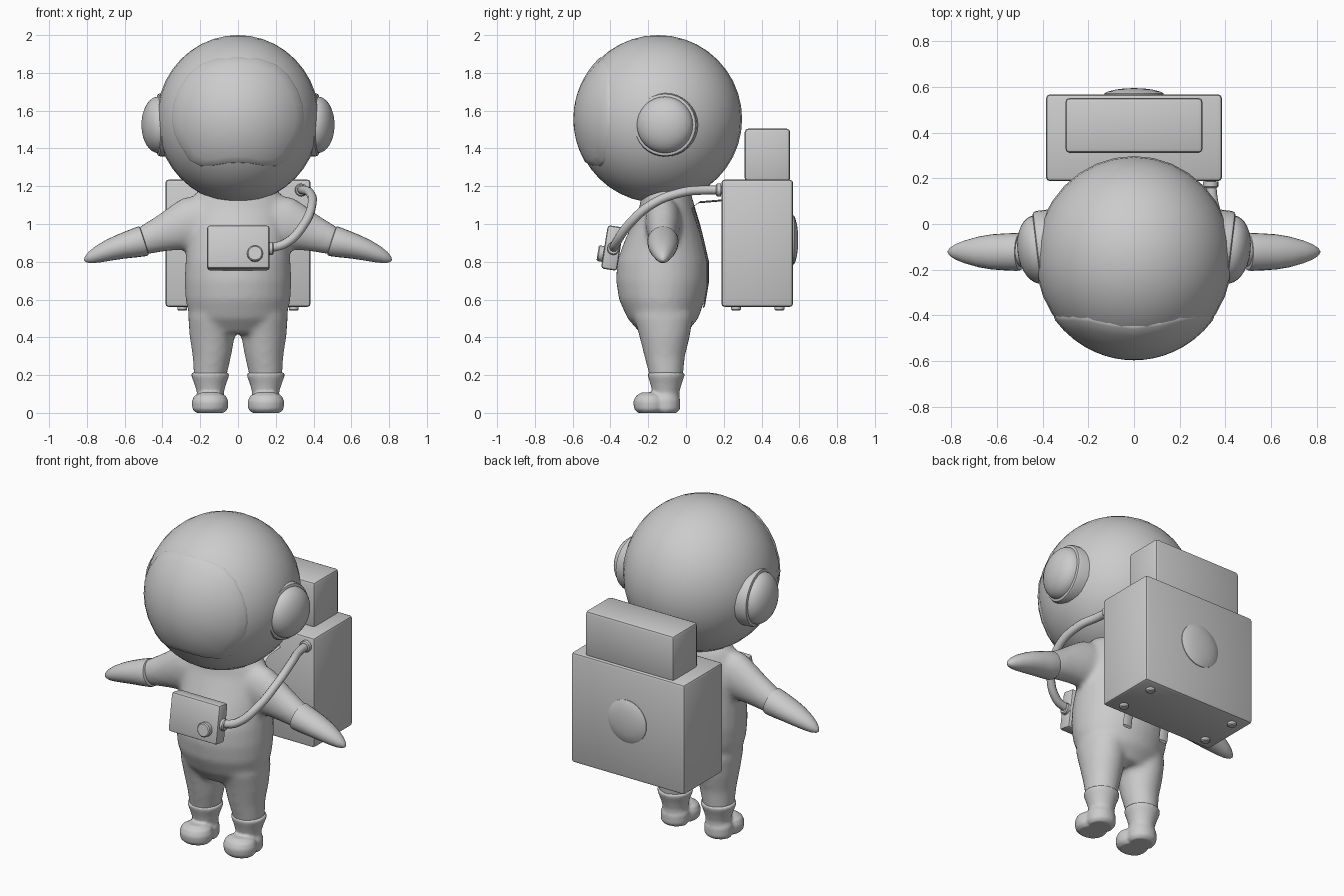
import bpy, bmesh, math
from mathutils import Vector, Matrix

if "Cube" in bpy.data.objects:
    bpy.data.objects.remove(bpy.data.objects["Cube"])

GREY = bpy.data.materials.new("suit_grey")
GREY.diffuse_color = (0.6, 0.6, 0.6, 1)
GREY.use_nodes = True
GREY.node_tree.nodes["Principled BSDF"].inputs["Base Color"].default_value = GREY.diffuse_color


def finish(name, bm, angle=35, bevel=0, remesh=0, smooth=0):
    bmesh.ops.recalc_face_normals(bm, faces=bm.faces)
    me = bpy.data.meshes.new(name)
    bm.to_mesh(me)
    bm.free()
    me.materials.append(GREY)
    ob = bpy.data.objects.new(name, me)
    bpy.context.collection.objects.link(ob)
    bpy.ops.object.select_all(action='DESELECT')
    ob.select_set(True)
    bpy.context.view_layer.objects.active = ob
    if bevel:
        m = ob.modifiers.new("bevel", 'BEVEL')
        m.width, m.segments = bevel, 2
    if remesh:
        m = ob.modifiers.new("union", 'REMESH')
        m.mode, m.voxel_size = 'VOXEL', remesh
        m = ob.modifiers.new("relax", 'SMOOTH')
        m.factor, m.iterations = 0.5, smooth
    bpy.ops.object.convert(target='MESH')
    bpy.ops.object.shade_smooth_by_angle(angle=math.radians(angle))
    return ob


def loft(bm, sections, u, v, n=24):
    """Skin elliptical sections (centre, radius along u, radius along v)."""
    u, v = Vector(u), Vector(v)
    rings = []
    for c, a, b in sections:
        rings.append([bm.verts.new(Vector(c) + u * a * math.cos(t) + v * b * math.sin(t))
                      for t in (2 * math.pi * i / n for i in range(n))])
    for r, s in zip(rings, rings[1:]):
        for i in range(n):
            bm.faces.new((r[i], r[(i + 1) % n], s[(i + 1) % n], s[i]))
    bm.faces.new(rings[0][::-1])
    bm.faces.new(rings[-1])


def box(name, centre, size, bevel, tilt=0):
    bm = bmesh.new()
    mat = (Matrix.Translation(centre) @ Matrix.Rotation(tilt, 4, 'X')
           @ Matrix.Diagonal((*size, 1)))
    bmesh.ops.create_cube(bm, size=1, matrix=mat)
    return finish(name, bm, bevel=bevel)


def turned(name, profile, centre, axis, n=32):
    """Turn a (radius, height) profile around an axis."""
    bm = bmesh.new()
    loft(bm, [((0, 0, h), r, r) for r, h in profile], (1, 0, 0), (0, 1, 0), n)
    rot = Vector(axis).to_track_quat('Z', 'Y').to_matrix().to_4x4()
    bm.transform(Matrix.Translation(centre) @ rot)
    return finish(name, bm)


def tube(name, points, radius):
    cu = bpy.data.curves.new(name, 'CURVE')
    cu.dimensions, cu.bevel_depth, cu.bevel_resolution = '3D', radius, 3
    cu.use_fill_caps = True
    sp = cu.splines.new('BEZIER')
    sp.bezier_points.add(len(points) - 1)
    for bp, p in zip(sp.bezier_points, points):
        bp.co, bp.handle_left_type, bp.handle_right_type = p, 'AUTO', 'AUTO'
    cu.materials.append(GREY)
    ob = bpy.data.objects.new(name, cu)
    bpy.context.collection.objects.link(ob)
    bpy.ops.object.select_all(action='DESELECT')
    ob.select_set(True)
    bpy.context.view_layer.objects.active = ob
    bpy.ops.object.convert(target='MESH')
    bpy.ops.object.shade_smooth_by_angle(angle=math.radians(40))


X, Y, Z = (1, 0, 0), (0, 1, 0), (0, 0, 1)

# Suit: torso, arms and legs fused into one soft body
bm = bmesh.new()
torso = [(.42, .19, -.24, 0), (.5, .255, -.31, .065), (.6, .278, -.355, .1), (.7, .283, -.37, .12),
         (.8, .278, -.365, .12), (.9, .27, -.33, .10), (1.0, .268, -.285, .075),
         (1.08, .26, -.25, .05), (1.15, .235, -.235, .03), (1.22, .17, -.22, .0)]
loft(bm, [((0, (f + b) / 2, z), w, (b - f) / 2) for z, w, f, b in torso], X, Y, 32)
for s in (1, -1):
    arm = [(.10, 1.03, .10, .14), (.25, 1.0, .095, .145), (.32, .98, .088, .122),
           (.40, .95, .078, .098), (.52, .905, .066, .072)]
    loft(bm, [((s * x, -.12, z), a, b) for x, z, a, b in arm], Y, (s * .31, 0, .95))
    leg = [(.13, .146, -.105, .078, .08), (.2, .147, -.105, .088, .09), (.3, .138, -.113, .102, .108),
           (.4, .137, -.113, .119, .133), (.52, .14, -.12, .125, .16)]
    loft(bm, [((s * x, y, z), a, b) for z, x, y, a, b in leg], X, Y)
finish("suit_body", bm, angle=180, remesh=.016, smooth=7)

for s in (1, -1):
    side = "right" if s > 0 else "left"
    # Gloves: tapered mitts with a cuff step
    bm = bmesh.new()
    glove = [(.495, .913, .070, .070), (.498, .912, .080, .080), (.512, .907, .083, .081),
             (.56, .895, .081, .075), (.62, .88, .077, .066), (.68, .862, .067, .057),
             (.74, .84, .050, .045), (.78, .823, .034, .032), (.805, .812, .017, .017),
             (.814, .808, .004, .004)]
    loft(bm, [((s * x, -.122, z), a, b) for x, z, a, b in glove], Y, (s * .31, 0, .95))
    finish(side + "_glove", bm, angle=50)

    # Boots: flared cuff fused with a rounded foot
    bm = bmesh.new()
    shaft = [(.03, .148, -.105, .075, .07), (.11, .146, -.107, .072, .072),
             (.15, .147, -.106, .083, .082), (.195, .147, -.105, .1, .097), (.214, .147, -.105, .1, .097)]
    loft(bm, [((s * x, y, z), a, b) for z, x, y, a, b in shaft], X, Y)
    toe = [(0, .075, .065), (.02, .094, .085), (.06, .097, .09), (.09, .085, .075), (.108, .05, .045)]
    loft(bm, [((s * .148, -.19, z), a, b) for z, a, b in toe], X, Y)
    heel = [(0, .07, .06), (.02, .083, .078), (.07, .083, .078), (.1, .07, .06)]
    loft(bm, [((s * .148, -.108, z), a, b) for z, a, b in heel], X, Y)
    finish(side + "_boot", bm, angle=60, remesh=.009, smooth=3)

    # Ear cups: ring and dome on the helmet side
    axis = Vector((s, -.12, 0)).normalized()
    turned(side + "_ear_ring", [(.168, -.09), (.168, .0), (.163, .012), (.152, .016)],
           (s * .41, -.11, 1.525), axis)
    dome = [(.15 * math.cos(t), .012 + .088 * math.sin(t)) for t in (i * math.pi / 16.3 for i in range(9))]
    turned(side + "_ear_dome", dome, (s * .41, -.11, 1.525), axis)

# Helmet
HC, R, SX = Vector((0, -.147, 1.556)), .444, .97
bm = bmesh.new()
bmesh.ops.create_uvsphere(bm, u_segments=32, v_segments=20, radius=R,
                          matrix=Matrix.Translation(HC) @ Matrix.Diagonal((SX, 1, 1, 1)))
finish("helmet", bm, angle=60)

# Visor: a thin shell following the helmet curve, with a dip in its lower edge
half = [(0, 1.325), (.06, 1.322), (.13, 1.31), (.2, 1.308), (.255, 1.335), (.305, 1.415), (.338, 1.48),
        (.35, 1.55), (.343, 1.63), (.315, 1.71), (.265, 1.79), (.2, 1.845), (.11, 1.875), (0, 1.882)]
outline = half + [(-x, z) for x, z in half[-2:0:-1]]
n, mid = len(outline), 1.58


def on_helmet(x, z, r):
    return Vector((x, HC.y - math.sqrt(r * r - (x / SX) ** 2 - (z - HC.z) ** 2), z))


bm = bmesh.new()
rings = []
for k, r in [(1, R - .012), (1, R + .001), (.985, R + .005)] + [(f / 8, R + .005) for f in range(7, 0, -1)]:
    rings.append([bm.verts.new(on_helmet(x * k, mid + (z - mid) * k, r)) for x, z in outline])
for a, b in zip(rings, rings[1:]):
    for i in range(n):
        bm.faces.new((a[i], a[(i + 1) % n], b[(i + 1) % n], b[i]))
tip = bm.verts.new(on_helmet(0, mid, R + .005))
for i in range(n):
    bm.faces.new((rings[-1][i], rings[-1][(i + 1) % n], tip))
finish("visor", bm, angle=40)

# Chest control box with a knob
TILT = -math.radians(9)
box("chest_box", (0.002, -.39, .873), (.33, .085, .232), .015, TILT)
turned("chest_knob", [(.042, -.02), (.042, .02), (.036, .026)], (.09, -.442, .842),
       (0, -math.cos(TILT), -math.sin(TILT)), 20)

# Backpack: main case, upper case, rear dome and underside bolts
box("backpack_case", (0, .377, .898), (.77, .38, .674), .018)
box("backpack_top", (0, .431, 1.365), (.60, .24, .28), .018)
turned("backpack_dome", [(.13, -.01), (.13, .005), (.115, .013), (.08, .022), (.04, .027), (.005, .028)],
       (0, .566, .915), Y)
for x in (-.295, .295):
    for y in (.265, .495):
        turned("backpack_bolt", [(.026, -.02), (.026, .014), (.02, .02)], (x, y, .562), (0, 0, -1), 12)

# Air hose from chest box to backpack, with end fittings
tube("air_hose", [(.15, -.385, .868), (.255, -.37, .9), (.35, -.30, 1.0), (.392, -.18, 1.105),
                  (.38, -.03, 1.165), (.345, .1, 1.18), (.335, .2, 1.18)], .024)
turned("hose_end", [(.034, 0), (.034, .022), (.028, .028)], (.335, .186, 1.18), (0, -1, 0), 16)
turned("hose_start", [(.034, 0), (.034, .022), (.028, .028)], (.16, -.385, .87), X, 16)

# Harness straps running down the back behind the pack
for s in (1, -1):
    bm = bmesh.new()
    path = [(.19, 1.125), (.07, 1.115), (.035, 1.09), (.08, .95), (.115, .8), (.115, .68), (.095, .56)]
    loft(bm, [((s * .13, y, z), .03, .008) for y, z in path], X, (0, .7, .7), 8)
    finish("harness_strap", bm)
